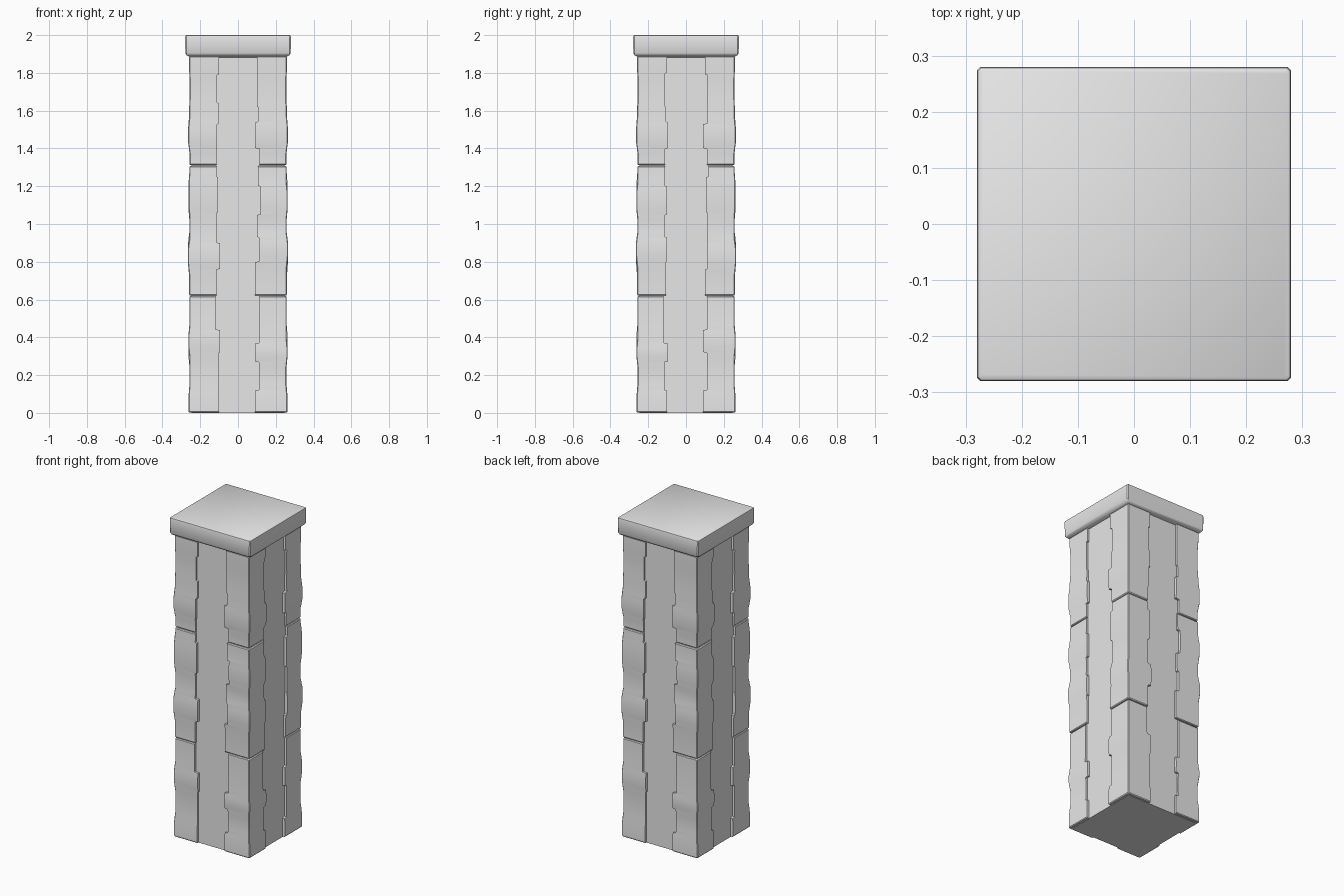
import bpy
import bmesh
from math import radians

cube = bpy.data.objects.get("Cube")
if cube:
    bpy.data.objects.remove(cube, do_unlink=True)

stone = bpy.data.materials.new("pale grey stone")
stone.use_nodes = True
grey = (0.8, 0.8, 0.8, 1)
stone.diffuse_color = grey
stone.node_tree.nodes["Principled BSDF"].inputs["Base Color"].default_value = grey


def loft(name, rings):
    """Skin a stack of closed rings and cap both ends."""
    bm = bmesh.new()
    loops = [[bm.verts.new(p) for p in ring] for ring in rings]
    for low, high in zip(loops, loops[1:]):
        for i in range(len(low)):
            j = (i + 1) % len(low)
            bm.faces.new((low[i], low[j], high[j], high[i]))
    bm.faces.new(loops[0])
    bm.faces.new(loops[-1])
    bmesh.ops.recalc_face_normals(bm, faces=bm.faces[:])
    mesh = bpy.data.meshes.new(name)
    bm.to_mesh(mesh)
    bm.free()
    mesh.materials.append(stone)
    obj = bpy.data.objects.new(name, mesh)
    bpy.context.collection.objects.link(obj)
    bpy.ops.object.select_all(action="DESELECT")
    obj.select_set(True)
    bpy.context.view_layer.objects.active = obj
    bpy.ops.object.shade_smooth_by_angle(angle=radians(35))
    return obj


def square_ring(half, z, cut):
    """Square outline with slightly cut corners."""
    h, c = half, half - cut
    return [(x, y, z) for x, y in ((h, -c), (h, c), (c, h), (-c, h),
                                   (-h, c), (-h, -c), (-c, -h), (c, -h))]


def corner_ring(sx, sy, z, front, side, out):
    """L-shaped outline that wraps one corner of the shaft."""
    inner, c = 0.22, out - 0.004
    outline = ((inner, inner), (front, inner), (front, out), (c, out),
               (out, c), (out, side), (inner, side))
    return [(sx * x, sy * y, z) for x, y in outline]


def corner_stone(name, sx, sy, base, segments):
    """Stone with a stepped inner edge and a gently rolling face."""
    rings, bottom, last = [], base, len(segments) - 1
    for i, (top, front, side, out) in enumerate(segments):
        below = (out + segments[i - 1][3]) / 2 if i else out - 0.004
        above = (out + segments[i + 1][3]) / 2 if i < last else out - 0.004
        for z, o in ((bottom + 0.002, below),
                     (bottom + (0.03 if i else 0.007), out),
                     (top - (0.03 if i < last else 0.007), out),
                     (top - 0.002, above)):
            rings.append(corner_ring(sx, sy, z, front, side, o))
        bottom = top
    return loft(name, rings)


# Shaft and cap
loft("shaft", [square_ring(0.246, z, 0.003) for z in (0, 1.885)])
loft("cap", [square_ring(h, z, c) for h, z, c in (
    (0.24, 1.88, 0.003), (0.262, 1.888, 0.004), (0.272, 1.893, 0.005),
    (0.279, 1.905, 0.006), (0.28, 1.99, 0.006), (0.278, 1.997, 0.006),
    (0.273, 2, 0.005))])

# Corner stones: top height, front arm edge, side arm edge, face distance
right_courses = (
    ((0.12, 0.10, 0.09, 0.262), (0.32, 0.10, 0.11, 0.257),
     (0.44, 0.095, 0.09, 0.263), (0.62, 0.12, 0.11, 0.257)),
    ((0.76, 0.115, 0.10, 0.259), (0.9, 0.095, 0.11, 0.265),
     (1.06, 0.115, 0.115, 0.257), (1.25, 0.105, 0.105, 0.262),
     (1.31, 0.115, 0.12, 0.257)),
    ((1.4, 0.115, 0.11, 0.256), (1.53, 0.11, 0.09, 0.264),
     (1.64, 0.10, 0.11, 0.259), (1.79, 0.11, 0.115, 0.256),
     (1.89, 0.10, 0.10, 0.259)),
)
left_courses = (
    ((0.12, 0.09, 0.10, 0.262), (0.27, 0.11, 0.115, 0.256),
     (0.37, 0.09, 0.095, 0.263), (0.62, 0.115, 0.12, 0.257)),
    ((0.8, 0.09, 0.105, 0.259), (0.93, 0.11, 0.10, 0.265),
     (1.05, 0.10, 0.11, 0.257), (1.2, 0.12, 0.10, 0.263),
     (1.31, 0.105, 0.11, 0.257)),
    ((1.4, 0.115, 0.11, 0.256), (1.54, 0.09, 0.095, 0.264),
     (1.62, 0.105, 0.105, 0.259), (1.8, 0.10, 0.11, 0.256),
     (1.89, 0.10, 0.10, 0.259)),
)

# Each pattern repeats on the diagonally opposite corner
for label, sx, sy, courses in (("front_right", -1, -1, right_courses),
                               ("back_left", 1, 1, right_courses),
                               ("front_left", 1, -1, left_courses),
                               ("back_right", -1, 1, left_courses)):
    base = 0
    for level, segments in zip(("lower", "middle", "upper"), courses):
        corner_stone(f"{label}_{level}_corner_stone", sx, sy, base, segments)
        base = segments[-1][0]
